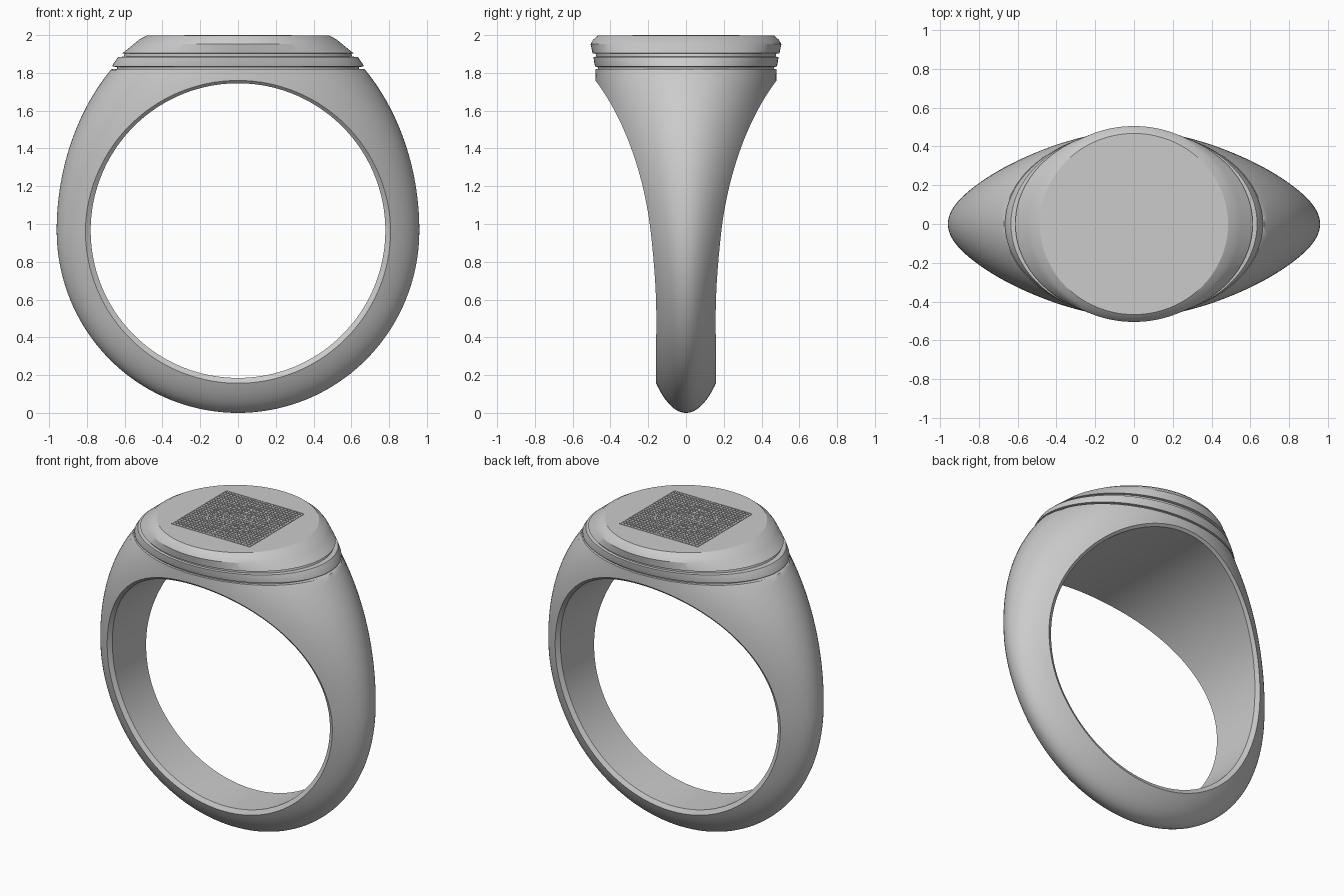
import bpy, bmesh, math

if "Cube" in bpy.data.objects:
    bpy.data.objects.remove(bpy.data.objects["Cube"])

CZ, HOLE, TABLE = 0.965, 0.78, 1.82   # hole centre, hole radius, top of the shoulders
FACE = 1.997                          # height of the flat seal face


def finish(bm, name, smooth=True):
    bmesh.ops.remove_doubles(bm, verts=bm.verts, dist=1e-5)
    bmesh.ops.recalc_face_normals(bm, faces=bm.faces)
    me = bpy.data.meshes.new(name)
    bm.to_mesh(me)
    bm.free()
    ob = bpy.data.objects.new(name, me)
    bpy.context.collection.objects.link(ob)
    if smooth:
        bpy.ops.object.select_all(action='DESELECT')
        ob.select_set(True)
        bpy.context.view_layer.objects.active = ob
        bpy.ops.object.shade_smooth_by_angle(angle=math.radians(25))
    return ob


def bridge(bm, loops, closed=False):
    n = len(loops[0])
    pairs = list(zip(loops, loops[1:] + loops[:1] if closed else loops[1:]))
    for a, b in pairs:
        for i in range(n):
            j = (i + 1) % n
            bm.faces.new((a[i], a[j], b[j], b[i]))


# Shank: sections swept around the finger hole, flaring towards the table
def half_x(z):
    return 0.96 * math.sqrt(max(0, 1 - ((z - CZ) / 1.194) ** 2))


def half_y(x, z):
    t = min(1, max(0, (z - 0.5) / 1.28))
    b = 0.29 + 0.19 * t * t * (3 - 2 * t)
    rho = abs(x) / half_x(z) if z > CZ else math.hypot(x / 0.96, (z - CZ) / CZ)
    return b * math.sqrt(max(0, 1 - rho * rho))


XT = half_x(TABLE)
right = [(XT * i / 20, TABLE) for i in range(20)]
a0 = math.acos((TABLE - CZ) / 1.194)
a0 = math.asin((TABLE - CZ) / 1.194)
right += [(0.96 * math.cos(a), CZ + 1.194 * math.sin(a))
          for a in (a0 * (1 - i / 30) for i in range(30))]
right += [(0.96 * math.cos(a), CZ - CZ * math.sin(a))
          for a in (math.pi / 2 * i / 40 for i in range(41))]
outline = right + [(-x, z) for x, z in right[-2:0:-1]]

bm = bmesh.new()
loops = []
for px, pz in outline:
    r = math.hypot(px, pz - CZ)
    dx, dz = px / r, (pz - CZ) / r
    edge = 0.808 - 0.013 * max(0, dz)
    half = []
    for i in range(15):
        q = edge + (r - edge) * math.sin(math.pi / 2 * i / 14)
        x, z = dx * q, CZ + dz * q
        half.append((x, half_y(x, z), z))
    half.insert(0, (dx * HOLE, half[0][1] - 0.015, CZ + dz * HOLE))
    section = half + [(x, -y, z) for x, y, z in reversed(half)]
    loops.append([bm.verts.new(p) for p in section])
bridge(bm, loops, closed=True)
# drop slivers where both halves meet on the outer ridge
bmesh.ops.dissolve_degenerate(bm, dist=1e-6, edges=bm.edges)
finish(bm, "shank")

# Bezel: stepped oval rings under a bevelled round face (z, half x, half y)
profile = [(1.815, 0.640, 0.465), (1.832, 0.640, 0.468), (1.833, 0.665, 0.480),
           (1.845, 0.662, 0.484), (1.884, 0.635, 0.490), (1.886, 0.605, 0.476),
           (1.902, 0.600, 0.478), (1.904, 0.612, 0.495), (1.952, 0.552, 0.505),
           (1.975, 0.525, 0.492), (FACE, 0.485, 0.467)]
N = 128
bm = bmesh.new()
loops = [[bm.verts.new((rx * math.cos(2 * math.pi * i / N), ry * math.sin(2 * math.pi * i / N), z))
          for i in range(N)] for z, rx, ry in profile]
bridge(bm, loops)
bm.faces.new(loops[0])
bm.faces.new(loops[-1])
finish(bm, "bezel")

# Fine raised chart of crossed lines and rings on the face
bm = bmesh.new()


def bar(x, y, w, d):
    lo, hi = [[bm.verts.new((x + sx * w / 2, y + sy * d / 2, z))
               for sx, sy in ((-1, -1), (1, -1), (1, 1), (-1, 1))] for z in (FACE - 0.002, 2.0)]
    bridge(bm, [lo, hi])
    bm.faces.new(hi)


S, LINES = 0.28, 24
for i in range(LINES + 1):
    p = -S + 2 * S * i / LINES
    w = 0.007 if i in (0, LINES // 2, LINES) else 0.003
    bar(p, 0, w, 2 * S)
    bar(0, p, 2 * S, w)
for k in range(1, 5):
    r = 0.045 * k
    ring = []
    for rr, z in ((r - 0.003, FACE - 0.002), (r - 0.003, 2.0), (r + 0.003, 2.0), (r + 0.003, FACE - 0.002)):
        ring.append([bm.verts.new((rr * math.cos(2 * math.pi * i / 48),
                                   rr * math.sin(2 * math.pi * i / 48), z)) for i in range(48)])
    bridge(bm, ring)
finish(bm, "face_chart", smooth=False)
